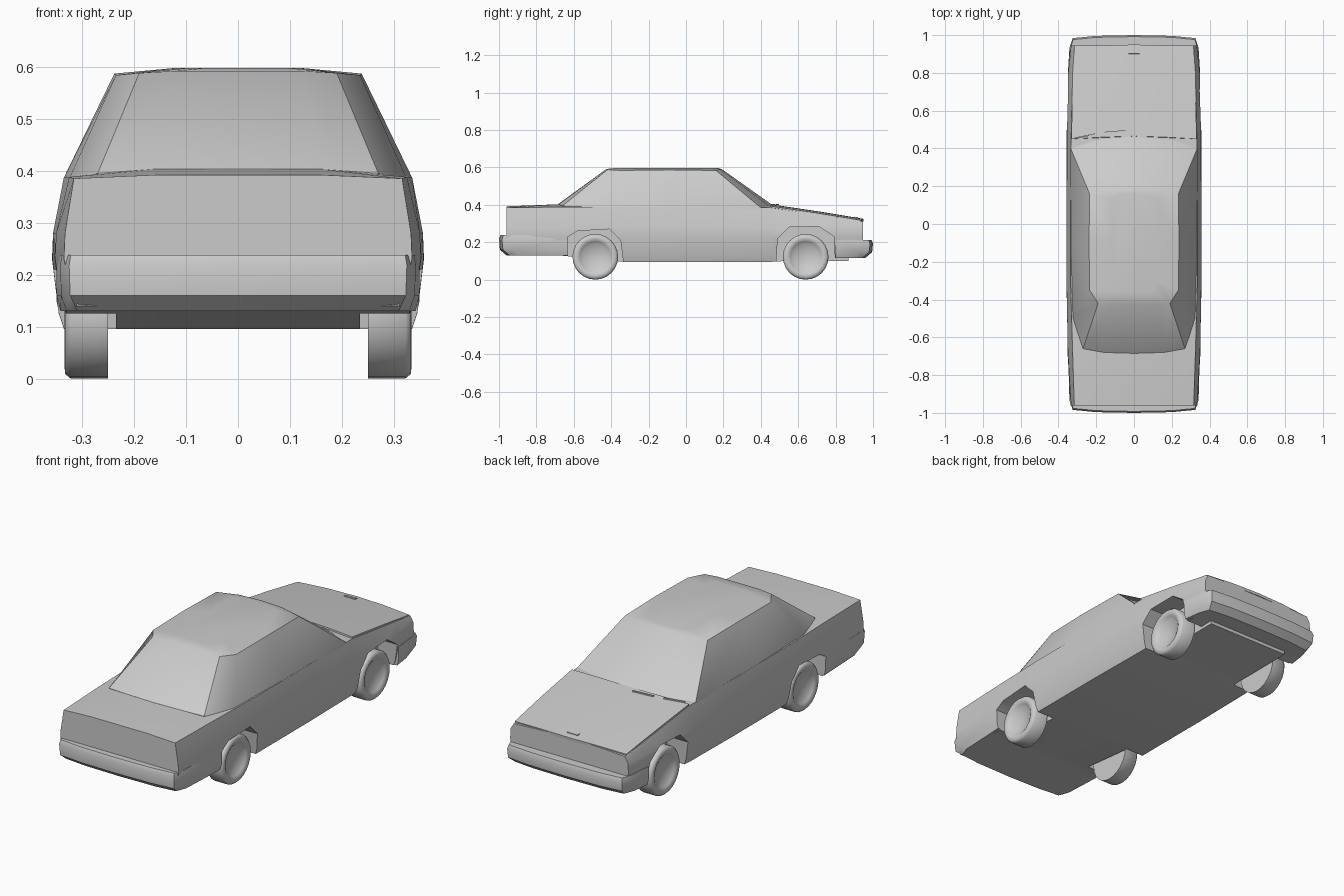
import bpy, bmesh, math
from mathutils import Matrix, Vector

cube = bpy.data.objects.get("Cube")
if cube:
    bpy.data.objects.remove(cube, do_unlink=True)

grey = bpy.data.materials.new("plain grey")
grey.use_nodes = True
grey.diffuse_color = (0.6, 0.6, 0.6, 1)
grey.node_tree.nodes["Principled BSDF"].inputs["Base Color"].default_value = (0.6, 0.6, 0.6, 1)


def finish(name, bm, angle=35):
    bmesh.ops.recalc_face_normals(bm, faces=bm.faces)
    mesh = bpy.data.meshes.new(name)
    bm.to_mesh(mesh)
    bm.free()
    obj = bpy.data.objects.new(name, mesh)
    bpy.context.collection.objects.link(obj)
    mesh.materials.append(grey)
    smooth(obj, angle)
    return obj


def activate(obj):
    bpy.ops.object.select_all(action='DESELECT')
    obj.select_set(True)
    bpy.context.view_layer.objects.active = obj


def smooth(obj, angle):
    activate(obj)
    bpy.ops.object.shade_smooth_by_angle(angle=math.radians(angle))


def loft(name, halves, angle=35):
    """Bridge closed rings; each ring is given as its +x half, centre to centre."""
    bm = bmesh.new()
    rings = []
    for half in halves:
        full = half + [(-x, y, z) for x, y, z in reversed(half[1:-1])]
        rings.append([bm.verts.new(p) for p in full])
    n = len(rings[0])
    for a, b in zip(rings, rings[1:]):
        for i in range(n):
            j = (i + 1) % n
            bm.faces.new((a[i], a[j], b[j], b[i]))
    bm.faces.new(rings[0])
    bm.faces.new(rings[-1])
    return finish(name, bm, angle)


def box(name, size, centre, tilt=0.0, turn=0.0):
    bm = bmesh.new()
    bmesh.ops.create_cube(bm, size=1)
    m = (Matrix.Translation(centre) @ Matrix.Rotation(turn, 4, 'Z')
         @ Matrix.Rotation(tilt, 4, 'X') @ Matrix.Diagonal((*size, 1)))
    bmesh.ops.transform(bm, matrix=m, verts=bm.verts)
    return finish(name, bm)


# Lower body: bottom height, sill, waist and shoulder widths, shoulder and deck heights
def body_section(y, zb, sill, waist, shoulder, zs, deck):
    return [(0, y, zb), (sill - 0.01, y, zb), (sill, y, zb + 0.03), (waist, y, 0.23),
            (waist - 0.002, y, 0.28), (shoulder, y, zs), (shoulder * 0.5, y, deck),
            (0, y, deck)]


body = loft("lower_body", [body_section(*s) for s in (
    (-0.96, 0.14, 0.32, 0.335, 0.316, 0.385, 0.392),
    (-0.68, 0.13, 0.34, 0.352, 0.325, 0.388, 0.403),
    (-0.33, 0.095, 0.345, 0.358, 0.335, 0.388, 0.40),
    (0.10, 0.095, 0.345, 0.358, 0.335, 0.388, 0.40),
    (0.45, 0.095, 0.34, 0.357, 0.333, 0.385, 0.395),
    (0.80, 0.115, 0.335, 0.35, 0.325, 0.335, 0.34),
    (0.945, 0.12, 0.32, 0.335, 0.315, 0.31, 0.318))])

# Wheel arches cut into the sides
rear_arch = [(-0.33, 0.05), (-0.35, 0.21), (-0.41, 0.27), (-0.58, 0.26), (-0.63, 0.23), (-0.63, 0.05)]
front_arch = [(0.48, 0.05), (0.49, 0.22), (0.55, 0.28), (0.71, 0.285), (0.79, 0.23), (0.80, 0.05)]
for side in (-1, 1):
    for arch in (rear_arch, front_arch):
        bm = bmesh.new()
        face = bm.faces.new([bm.verts.new((side * 0.235, y, z)) for y, z in arch])
        out = bmesh.ops.extrude_face_region(bm, geom=[face])
        moved = [v for v in out["geom"] if isinstance(v, bmesh.types.BMVert)]
        bmesh.ops.translate(bm, verts=moved, vec=Vector((side * 0.3, 0, 0)))
        cutter = finish("arch_cutter", bm)
        cutter.hide_render = True
        activate(body)
        mod = body.modifiers.new("arch", 'BOOLEAN')
        mod.operation = 'DIFFERENCE'
        mod.solver = 'EXACT'
        mod.object = cutter
        bpy.ops.object.modifier_apply(modifier=mod.name)
        bpy.data.objects.remove(cutter, do_unlink=True)
smooth(body, 35)

# Cabin: belt ring up to roof ring
belt = [(0, -0.685, 0.403), (0.16, -0.68, 0.403), (0.27, -0.66, 0.395), (0.325, -0.5, 0.385),
        (0.336, -0.1, 0.385), (0.335, 0.40, 0.385), (0.2, 0.445, 0.393), (0, 0.465, 0.397)]
roof = [(0, -0.425, 0.592), (0.12, -0.425, 0.592), (0.19, -0.42, 0.588), (0.235, -0.35, 0.584),
        (0.238, -0.1, 0.587), (0.235, 0.16, 0.584), (0.12, 0.185, 0.59), (0, 0.19, 0.592)]
crown = [(x * 0.5, y * 0.85, 0.598) for x, y, z in roof]
loft("cabin", [[(x, y, z - 0.03) for x, y, z in belt], belt, roof, crown])


# Bumpers wrapping around each end
def bumper(name, end, start, tip, low, high):
    def ring(z, inset):
        k = tip - inset
        return [(0, end * k, z), (0.2, end * (k - 0.004), z), (0.325 - inset * 0.4, end * (k - 0.016), z),
                (0.342 - inset * 0.3, end * (k - 0.07), z), (0.35 - inset * 0.2, end * start, z),
                (0, end * start, z)]
    return loft(name, [ring(low, 0.04), ring(low + 0.03, 0.005), ring(high - 0.02, 0), ring(high, 0.008)], 40)


bumper("trunk_end_bumper", -1, 0.63, 1.0, 0.13, 0.238)
bumper("hood_end_bumper", 1, 0.80, 1.0, 0.117, 0.213)

# Hood panel with a small overhanging lip
slope = [(0.45, 0.332, 0.398), (0.70, 0.325, 0.361), (0.935, 0.316, 0.322)]
loft("hood", [[(0, y + 0.015, z - 0.012), (x, y, z - 0.012), (x, y, z - 0.004),
               (x * 0.5, y + 0.01, z + 0.002), (0, y + 0.015, z + 0.003)] for y, x, z in slope])
box("hood_badge", (0.06, 0.018, 0.008), (0, 0.91, 0.331), tilt=-0.16)
for x, turn in ((-0.26, 0.2), (-0.1, 0.08)):
    box("wiper", (0.11, 0.007, 0.006), (x, 0.465 + (x + 0.26) * 0.15, 0.401), turn=turn)

# Tray under the hood end
box("under_tray", (0.47, 0.40, 0.025), (0, 0.67, 0.112))

# Wheels: turned profile of radius and distance from the centre line
tyre = [(0, 0.25), (0.122, 0.25), (0.122, 0.322), (0.113, 0.333), (0.095, 0.334),
        (0.082, 0.326), (0.07, 0.316), (0, 0.308)]
for end, y in (("trunk_end", -0.485), ("hood_end", 0.64)):
    for label, side in (("left", 1), ("right", -1)):
        bm = bmesh.new()
        verts = [bm.verts.new((side * x, 0, r)) for r, x in tyre]
        edges = [bm.edges.new(pair) for pair in zip(verts, verts[1:])]
        bmesh.ops.spin(bm, geom=verts + edges, cent=(0, 0, 0), axis=(1, 0, 0),
                       angle=math.tau, steps=24, use_duplicate=False)
        bmesh.ops.remove_doubles(bm, verts=bm.verts, dist=0.0005)
        bmesh.ops.translate(bm, verts=bm.verts, vec=(0, y, 0.122))
        finish(f"{end}_wheel_{label}", bm, 50)
